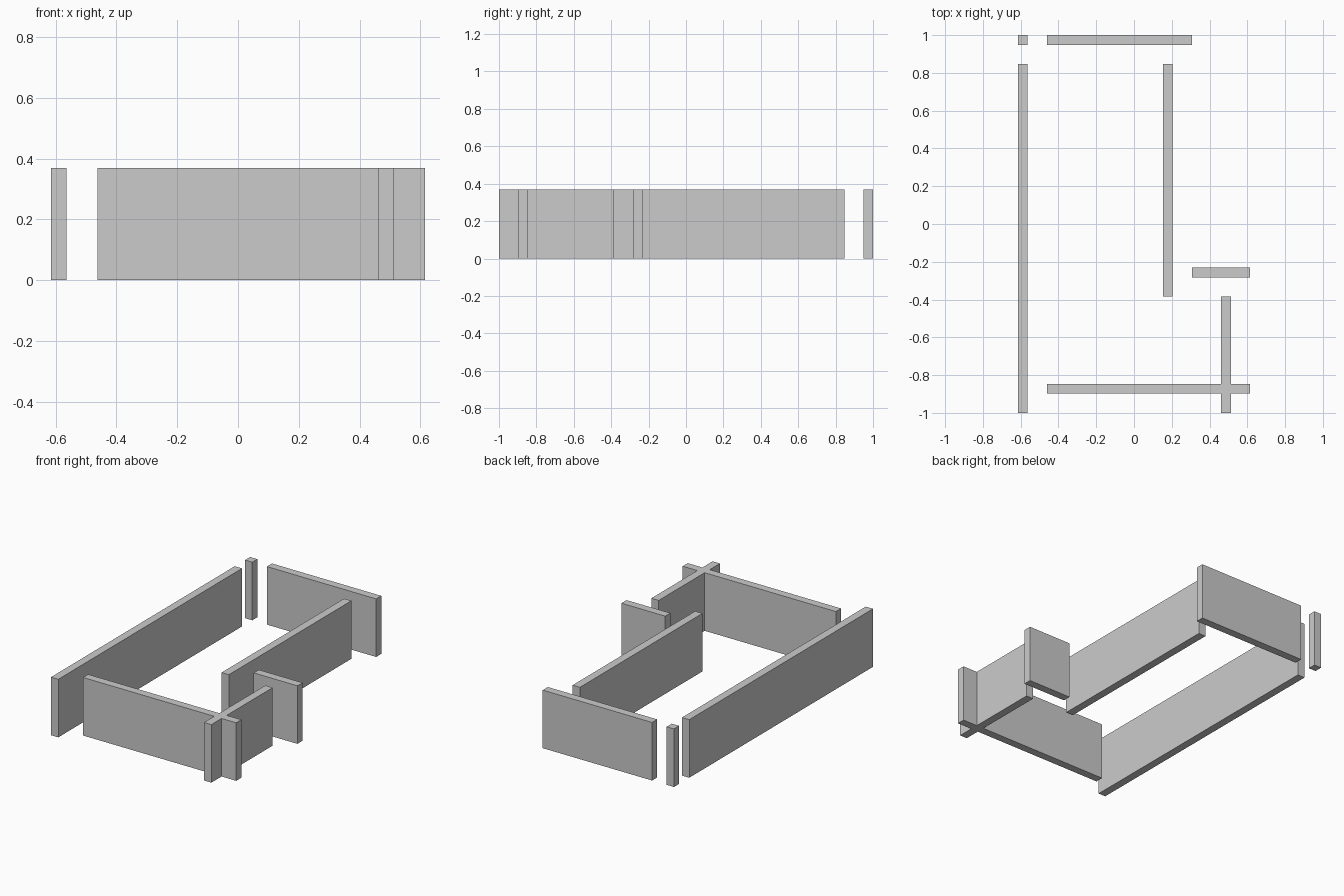
import bpy
import bmesh

if "Cube" in bpy.data.objects:
    bpy.data.objects.remove(bpy.data.objects["Cube"])

U = 2 / 39          # wall thickness
H = 7.2 * U         # wall height


def extrude_plan(name, plan):
    """Extrude a plan outline (in wall-thickness units) up to wall height."""
    bm = bmesh.new()
    base = bm.faces.new([bm.verts.new((x * U, y * U, 0)) for x, y in plan])
    ext = bmesh.ops.extrude_face_region(bm, geom=[base], use_keep_orig=True)
    top = [v for v in ext["geom"] if isinstance(v, bmesh.types.BMVert)]
    bmesh.ops.translate(bm, verts=top, vec=(0, 0, H))
    bmesh.ops.recalc_face_normals(bm, faces=bm.faces[:])
    mesh = bpy.data.meshes.new(name)
    bm.to_mesh(mesh)
    bm.free()
    obj = bpy.data.objects.new(name, mesh)
    bpy.context.collection.objects.link(obj)


# Straight walls: x0, x1, y0, y1
walls = {
    "left_wall": (-12, -11, -19.5, 16.5),
    "back_left_corner_post": (-12, -11, 18.5, 19.5),
    "back_wall": (-9, 6, 18.5, 19.5),
    "inner_long_wall": (3, 4, -7.5, 16.5),
    "inner_short_wall": (6, 12, -5.5, -4.5),
}
for name, (x0, x1, y0, y1) in walls.items():
    extrude_plan(name, [(x0, y0), (x1, y0), (x1, y1), (x0, y1)])

# Front wall crossing the right wall, one joined plan
extrude_plan("crossing_front_and_right_wall", [
    (-9, -17.5), (9, -17.5), (9, -19.5), (10, -19.5),
    (10, -17.5), (12, -17.5), (12, -16.5), (10, -16.5),
    (10, -7.5), (9, -7.5), (9, -16.5), (-9, -16.5),
])
